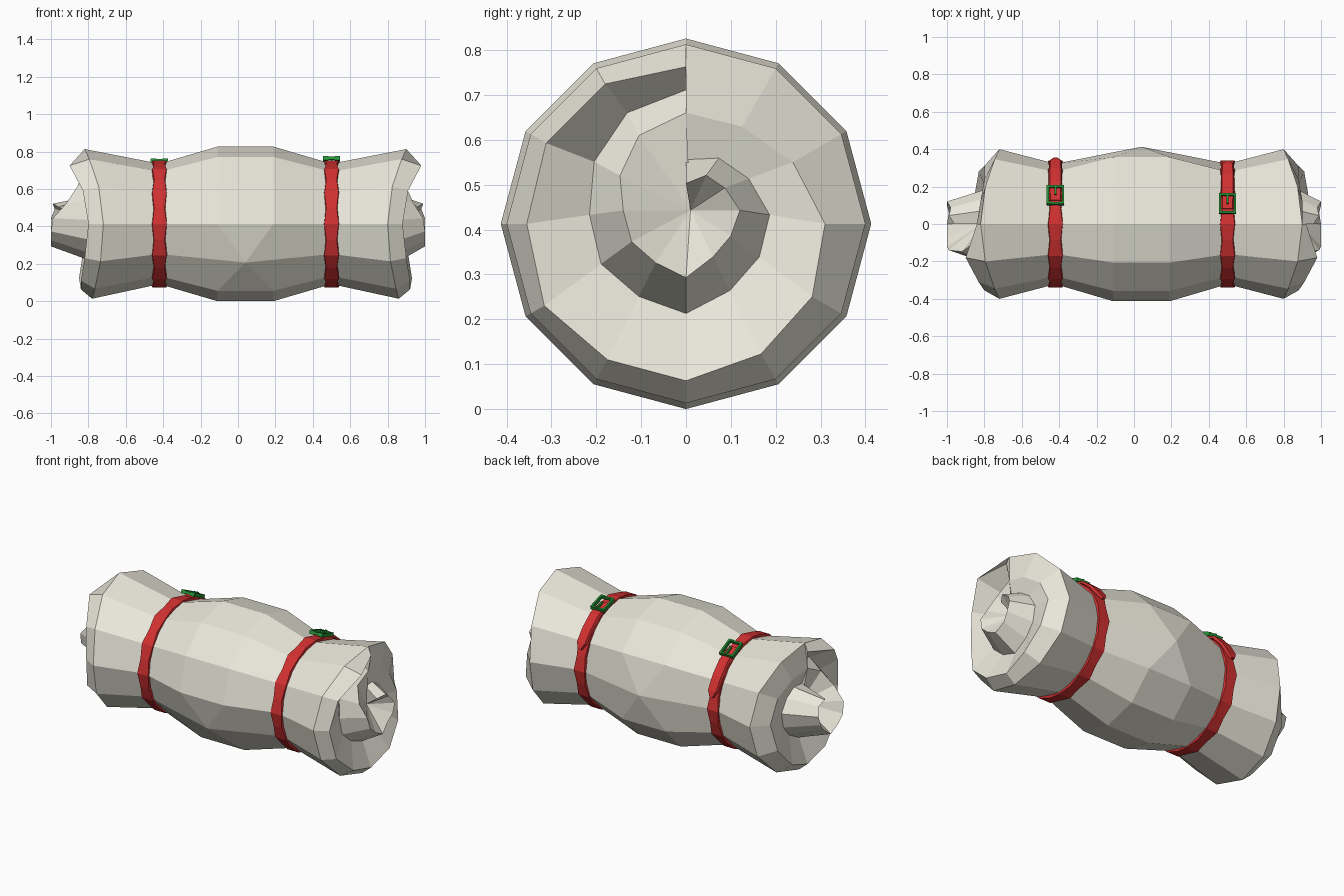
import bpy, bmesh
from math import sin, cos, radians, pi
from mathutils import Vector, Matrix

if "Cube" in bpy.data.objects:
    bpy.data.objects.remove(bpy.data.objects["Cube"])

N, CX, CZ = 12, 0.04, 0.413


def material(name, rgb):
    m = bpy.data.materials.new(name)
    m.diffuse_color = (*rgb, 1)
    m.use_nodes = True
    m.node_tree.nodes["Principled BSDF"].inputs["Base Color"].default_value = m.diffuse_color
    return m


CLOTH = material("cloth", (0.82, 0.80, 0.70))
RED = material("red_strap", (0.64, 0.03, 0.03))
GREEN = material("green_buckle", (0.02, 0.30, 0.04))


def finish(bm, name, mat):
    bmesh.ops.remove_doubles(bm, verts=bm.verts, dist=0.0005)
    bmesh.ops.recalc_face_normals(bm, faces=bm.faces)
    me = bpy.data.meshes.new(name)
    bm.to_mesh(me)
    bm.free()
    me.materials.append(mat)
    ob = bpy.data.objects.new(name, me)
    bpy.context.collection.objects.link(ob)
    return ob


def polar(x, r, deg, lift=0.0):
    a = radians(deg)
    return Vector((x, r * cos(a), CZ + lift + r * sin(a)))


# spiral edge of the rolled cloth: two turns, starting at the top
RIDGE_R = [.35, .36, .36, .355, .365, .35, .35, .335, .325, .31, .275, .25, .24,
           .21, .17, .14, .14, .135, .15, .12, .115, .12, .10, .09, .06]
RIDGE_X = [.88, .94, .87, .84, .86, .88, .88, .89, .87, .84, .84, .86, .86,
           .86, .90, .95, .96, .96, .96, .95, .96, .96, .94, .95, .92]


def angle(j):
    return 90 + 360 / N * j


def end_x(j):
    s = sin(radians(angle(j)))
    return 0.76 + (0.10 if s > 0 else 0.06) * s * s


def add_end(bm, outer, side):
    tip = 0.0 if side > 0 else 0.08
    ridge, valley = [], []
    for s, (r, x) in enumerate(zip(RIDGE_R, RIDGE_X)):
        core = max(0, min(1, (s - 11) / 4))
        ridge.append(bm.verts.new(polar(CX + side * (x + tip * core), r, angle(s), 0.03 * core)))
    for s in range(N + 1):
        r = 0.35 * RIDGE_R[s] + 0.65 * RIDGE_R[s + N]
        x = 0.80 + 0.04 * s / N
        valley.append(bm.verts.new(polar(CX + side * x, r, angle(s), 0.02)))
    f = bm.faces.new
    for s in range(N):
        f((outer[s], outer[(s + 1) % N], ridge[s + 1], ridge[s]))
        f((ridge[s], ridge[s + 1], valley[s + 1], valley[s]))
        f((valley[s], valley[s + 1], ridge[s + N + 1], ridge[s + N]))
    f((outer[0], ridge[0], valley[0], ridge[N]))
    # hollow in the middle of the core
    pit = bm.verts.new((CX + side * 0.84, 0.01, CZ + 0.03))
    loop = ridge[N:] + [valley[N]]
    for a, b in zip(loop, loop[1:] + loop[:1]):
        f((a, b, pit))


# rolled cloth
bm = bmesh.new()
rings = []
for off, r in ((-1, .40), (-.46, .322), (-.15, .413), (.15, .413), (.46, .322), (1, .40)):
    ring = []
    for j in range(N):
        x = off
        if abs(off) == 1:
            x = off * end_x(j)
        elif abs(off) == .15 and j in (4, 9):
            x = 0
        ring.append(bm.verts.new(polar(CX + x, r, angle(j))))
    rings.append(ring)
for a, b in zip(rings, rings[1:]):
    for j in range(N):
        k = (j + 1) % N
        bm.faces.new((a[j], a[k], b[k], b[j]))
add_end(bm, rings[0], -1)
add_end(bm, rings[-1], 1)
finish(bm, "rolled_cloth", CLOTH)


def band(name, x, stations, closed):
    """Strap swept round the roll; stations are (degrees, outer radius, half width, thickness)."""
    bm = bmesh.new()
    secs = []
    for deg, r, w, t in stations:
        pts = ((-w, r - t), (-w * 0.8, r), (w * 0.8, r), (w, r - t))
        secs.append([bm.verts.new(polar(x + dx, rr, deg)) for dx, rr in pts])
    pairs = list(zip(secs, secs[1:] + secs[:1])) if closed else list(zip(secs, secs[1:]))
    for a, b in pairs:
        for i in range(4):
            k = (i + 1) % 4
            bm.faces.new((a[i], a[k], b[k], b[i]))
    if not closed:
        bm.faces.new(secs[0])
        bm.faces.new(secs[-1])
    return finish(bm, name, RED)


def buckle(name, x, deg):
    # local axes: x across the strap, y along it, z outward
    a = radians(deg)
    m = Matrix.Translation(polar(x, 0.352, deg)) @ Matrix.Rotation(a - pi / 2, 4, 'X')
    bm = bmesh.new()
    bars = [((-.041, 0, 0), (.011, .10, .022)), ((.041, 0, 0), (.011, .10, .022)),
            ((0, .05, 0), (.093, .011, .022)), ((0, -.05, 0), (.03, .011, .015)),
            ((-.03, -.05, 0), (.03, .011, .022)), ((.03, -.05, 0), (.03, .011, .022)),
            ((0, .025, .01), (.010, .055, .012))]
    for c, size in bars:
        bmesh.ops.create_cube(bm, size=1, matrix=m @ Matrix.Translation(c) @ Matrix.Diagonal((*size, 1)))
    finish(bm, name, GREEN)


# straps, loose ends and buckles
for label, x, deg in (("left", -0.42, 64), ("right", 0.50, 72)):
    loop = [(15 * i, 0.340 if i % 2 == 0 else 0.334, 0.047 if i % 2 == 0 else 0.035, 0.035)
            for i in range(24)]
    band(label + "_strap", x, loop, True)
    flap = [(deg + 4, .345, .034, .015), (deg - 14, .356, .036, .015),
            (deg - 30, .358, .036, .015), (deg - 44, .366, .034, .015),
            (deg - 50, .366, .012, .015)]
    band(label + "_strap_end", x, flap, False)
    buckle(label + "_buckle", x, deg)
